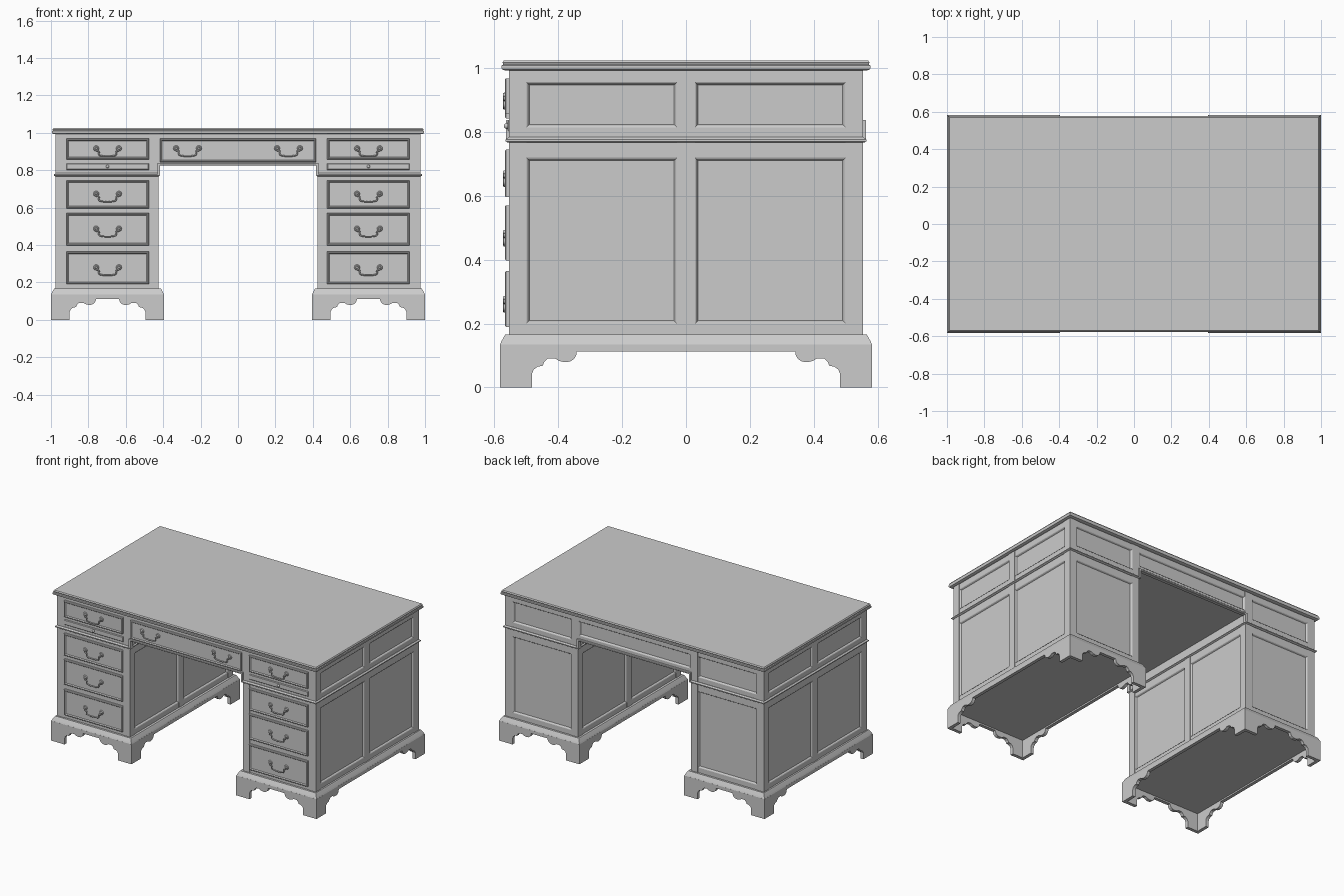
import bpy, bmesh
from mathutils import Matrix, Vector

if "Cube" in bpy.data.objects:
    bpy.data.objects.remove(bpy.data.objects["Cube"])


def frame(origin, u, v):
    """Local (u, v, outward) frame of a face."""
    u, v = Vector(u), Vector(v)
    m = Matrix((u, v, u.cross(v))).transposed().to_4x4()
    m.translation = origin
    return m


FLAT = Matrix.Identity(4)
FRONT = frame((0, -0.555, 0), (1, 0, 0), (0, 0, 1))
BACK = frame((0, 0.555, 0), (-1, 0, 0), (0, 0, 1))
OUTER = frame((0.975, 0, 0), (0, 1, 0), (0, 0, 1))
INNER = frame((0.425, 0, 0), (0, -1, 0), (0, 0, 1))


def stack(bm, m, u0, u1, v0, v1, profile, closed=False):
    """Rectangular rings of (inset, height), capped or closed into a loop."""
    rings = []
    for i, w in profile:
        pts = ((u0 + i, v0 + i), (u1 - i, v0 + i), (u1 - i, v1 - i), (u0 + i, v1 - i))
        rings.append([bm.verts.new(m @ Vector((a, b, w))) for a, b in pts])
    if not closed:
        bm.faces.new(rings[0][::-1])
        bm.faces.new(rings[-1])
    for a, b in zip(rings, rings[1:] + (rings[:1] if closed else [])):
        for k in range(4):
            n = (k + 1) % 4
            bm.faces.new((a[k], a[n], b[n], b[k]))


def slab(bm, m, u0, u1, v0, v1, w0, w1):
    stack(bm, m, u0, u1, v0, v1, [(0, w0), (0, w1)])


def finish(bm, name, mirror=False):
    bmesh.ops.recalc_face_normals(bm, faces=bm.faces)
    me = bpy.data.meshes.new(name)
    bm.to_mesh(me)
    bm.free()
    ob = bpy.data.objects.new(name, me)
    bpy.context.collection.objects.link(ob)
    if mirror:
        ob.modifiers.new("mirror", 'MIRROR')
    return ob


def panelled(bm, m, u0, u1, v0, v1, panels, p0, p1):
    """Stiles, rails and recessed panel mouldings over a core."""
    edges = [u0] + [e for p in panels for e in p] + [u1]
    for a, b in zip(edges[::2], edges[1::2]):
        slab(bm, m, a, b, v0, v1, -0.016, 0)
    for a, b in panels:
        slab(bm, m, a, b, v0, p0, -0.016, -0.003)
        slab(bm, m, a, b, p1, v1, -0.016, -0.003)
        stack(bm, m, a, b, p0, p1,
              [(0, -0.002), (0.004, -0.004), (0.009, -0.012), (0, -0.016)], True)


SIDE = [(-0.5, -0.028), (0.028, 0.5)]

# desk top with stepped moulded edge
bm = bmesh.new()
stack(bm, FLAT, -0.995, 0.995, -0.578, 0.578,
      [(0.012, 0.993), (0.002, 0.996), (0, 1.002), (0, 1.008), (0.005, 1.011),
       (0.005, 1.014), (0.003, 1.018), (0.008, 1.025)])
finish(bm, "desk_top")

# pedestals: core, panelled sides and back, front stiles
bm = bmesh.new()
slab(bm, FLAT, 0.437, 0.963, -0.552, 0.543, 0.13, 0.775)
for m in (OUTER, INNER):
    panelled(bm, m, -0.555, 0.555, 0.16, 0.772, SIDE, 0.2, 0.72)
panelled(bm, BACK, -0.975, -0.425, 0.16, 0.772, [(-0.92, -0.477)], 0.2, 0.72)
for a, b in ((0.425, 0.477), (0.92, 0.975)):
    slab(bm, FRONT, a, b, 0.16, 0.772, -0.016, 0)
finish(bm, "pedestal", True)

# frieze carcass above the pedestals and kneehole
bm = bmesh.new()
slab(bm, FLAT, -0.963, 0.963, -0.552, 0.543, 0.835, 0.994)
finish(bm, "frieze_core")
bm = bmesh.new()
slab(bm, FLAT, 0.425, 0.963, -0.552, 0.543, 0.775, 0.836)
panelled(bm, OUTER, -0.555, 0.555, 0.78, 0.995, SIDE, 0.815, 0.957)
panelled(bm, BACK, -0.975, -0.42, 0.78, 0.995, [(-0.92, -0.477)], 0.815, 0.957)
for a, b in ((0.42, 0.475), (0.92, 0.975)):
    slab(bm, FRONT, a, b, 0.78, 0.995, -0.016, 0)
finish(bm, "frieze_frame", True)
bm = bmesh.new()
panelled(bm, BACK, -0.43, 0.43, 0.832, 0.995, [(-0.42, 0.42)], 0.858, 0.957)
finish(bm, "frieze_back_panel")

# waist moulding, stepping up around the kneehole
bm = bmesh.new()
stack(bm, FLAT, 0.418, 0.984, -0.565, 0.565,
      [(0.006, 0.767), (0, 0.771), (0, 0.777), (0.009, 0.784)])
for m in (FRONT, BACK):
    s = 1 if m is FRONT else -1
    a, b = sorted((0.416 * s, 0.43 * s))
    slab(bm, m, a, b, 0.77, 0.837, -0.016, 0.009)
finish(bm, "waist_moulding", True)
bm = bmesh.new()
for m in (FRONT, BACK):
    stack(bm, m, -0.43, 0.43, 0.824, 0.838, [(0, -0.016), (0, 0.006), (0.003, 0.009)])
finish(bm, "kneehole_moulding")

# bracket plinth boards with a scalloped lower edge
SCALLOP = [(0.1, 0), (0.1, 0.042), (0.106, 0.056), (0.118, 0.065), (0.134, 0.068),
           (0.139, 0.08), (0.15, 0.09), (0.172, 0.091), (0.186, 0.083), (0.202, 0.079),
           (0.22, 0.081), (0.233, 0.09), (0.239, 0.101), (0.241, 0.112)]


def bracket(bm, m, u0, u1, trim):
    left = [(u0 + a, z) for a, z in SCALLOP]
    right = [(u1 - a, z) for a, z in SCALLOP[::-1]]
    pts = [(u0 + trim, 0)] + left + right + [(u1 - trim, 0), (u1 - trim, 0.135), (u0 + trim, 0.135)]
    f = bm.faces.new([bm.verts.new(m @ Vector((a, z, 0))) for a, z in pts])
    out = bmesh.ops.extrude_face_region(bm, geom=[f])
    inward = m.to_3x3() @ Vector((0, 0, -0.022))
    bmesh.ops.translate(bm, vec=inward, verts=[v for v in out['geom'] if isinstance(v, bmesh.types.BMVert)])


bm = bmesh.new()
bracket(bm, Matrix.Translation((0, -0.028, 0)) @ FRONT, 0.395, 1.0, 0)
bracket(bm, Matrix.Translation((0, 0.028, 0)) @ BACK, -1.0, -0.395, 0)
bracket(bm, Matrix.Translation((0.025, 0, 0)) @ OUTER, -0.583, 0.583, 0.022)
bracket(bm, Matrix.Translation((-0.03, 0, 0)) @ INNER, -0.583, 0.583, 0.022)
finish(bm, "bracket_plinth", True)
bm = bmesh.new()
stack(bm, FLAT, 0.395, 1.0, -0.583, 0.583,
      [(0.015, 0.122), (0.015, 0.134), (0, 0.134), (0.004, 0.143), (0.013, 0.16), (0.017, 0.166)])
finish(bm, "plinth_moulding", True)

# drawer fronts with raised bead
BEAD = [(0, -0.01), (0, 0.009), (0.003, 0.012), (0.007, 0.012), (0.012, 0.006)]
heights = [(0.19, 0.364), (0.398, 0.57), (0.596, 0.745), (0.858, 0.968)]
bm = bmesh.new()
for v0, v1 in heights:
    stack(bm, FRONT, 0.477, 0.918, v0, v1, BEAD)
finish(bm, "pedestal_drawers", True)
bm = bmesh.new()
stack(bm, FRONT, -0.417, 0.417, 0.843, 0.968, BEAD)
finish(bm, "centre_drawer")

# pull-out writing slides with knobs
bm = bmesh.new()
stack(bm, FRONT, 0.477, 0.918, 0.802, 0.836, [(0, -0.01), (0, 0.001), (0.003, 0.004)])
bmesh.ops.create_uvsphere(bm, u_segments=16, v_segments=8, radius=0.009,
                          matrix=FRONT @ Matrix.Translation((0.6975, 0.819, 0.007)))
finish(bm, "writing_slide", True)

# swan-neck drop handles: rosettes and a swept bail, shared by all drawers
bm = bmesh.new()
for x in (-0.061, 0.061):
    for r1, r2, d, w in ((0.016, 0.012, 0.005, 0.0075), (0.008, 0.005, 0.01, 0.0135)):
        bmesh.ops.create_cone(bm, cap_ends=True, segments=20, radius1=r1, radius2=r2, depth=d,
                              matrix=frame((0, 0, 0), (1, 0, 0), (0, 0, 1)) @ Matrix.Translation((x, 0, w)))
plates = finish(bm, "handle_rosettes")
cu = bpy.data.curves.new("handle_bail", 'CURVE')
cu.dimensions = '3D'
cu.bevel_depth = 0.004
cu.bevel_resolution = 2
cu.resolution_u = 5
cu.use_fill_caps = True
half = [(0.061, 0), (0.06, -0.012), (0.047, -0.016), (0.045, -0.034), (0.03, -0.04)]
path = [(-x, z) for x, z in half] + [(0, -0.042)] + half[::-1]
sp = cu.splines.new('BEZIER')
sp.bezier_points.add(len(path) - 1)
for p, (x, z) in zip(sp.bezier_points, path):
    p.co = (x, -0.014, z)
    p.handle_left_type = p.handle_right_type = 'AUTO'
spots = [(s * 0.6975, (a + b) / 2 + 0.003) for s in (-1, 1) for a, b in heights]
spots += [(-0.27, 0.917), (0.27, 0.917)]
for x, z in spots:
    for name, data in (("handle_rosettes", plates.data), ("handle_bail", cu)):
        ob = bpy.data.objects.new(name, data)
        ob.location = (x, -0.555, z)
        bpy.context.collection.objects.link(ob)
bpy.data.objects.remove(plates)
